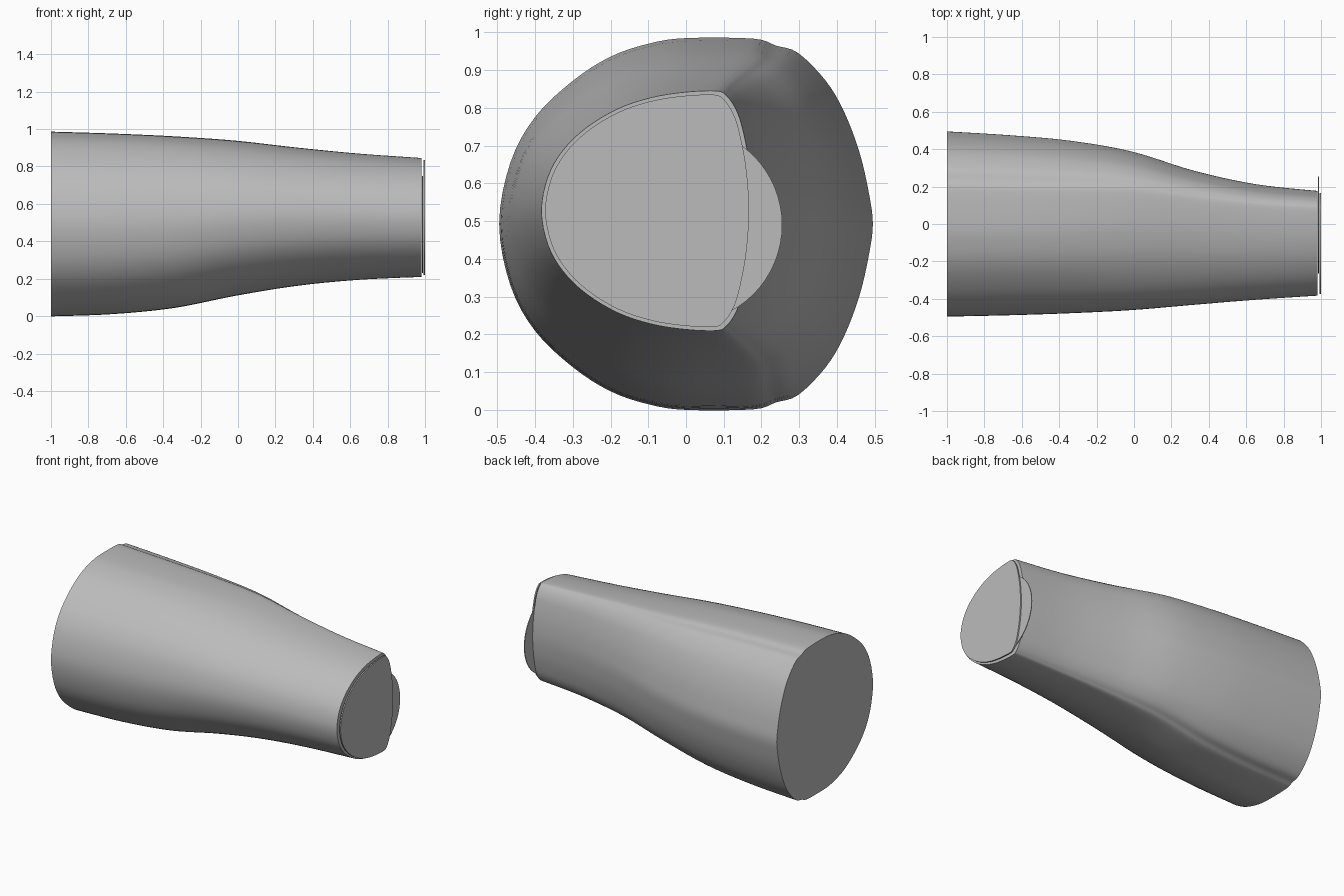
import bpy
import math

default_cube = bpy.data.objects.get("Cube")
if default_cube:
    bpy.data.objects.remove(default_cube, do_unlink=True)

grey = bpy.data.materials.new("plain grey")
grey.use_nodes = True
colour = (0.5, 0.5, 0.5, 1)
grey.diffuse_color = colour
grey.node_tree.nodes["Principled BSDF"].inputs["Base Color"].default_value = colour

# Upper half outlines from front to back: depth fraction, height fraction
WIDE = [(0, 0), (.03, .33), (.096, .575), (.197, .77), (.298, .9), (.4, .97),
        (.5, 1), (.68, .997), (.74, .96), (.8, .92), (.874, .77), (.924, .6),
        (.965, .38), (.99, .16), (1, 0)]
NARROW = [(0, 0), (.03, .28), (.1, .5), (.21, .69), (.36, .85), (.52, .945),
          (.68, .99), (.83, 1), (.875, .96), (.91, .88), (.94, .76), (.965, .58),
          (.985, .38), (.997, .16), (1, 0)]

# Evenly spaced sections: x, front, back, bottom, top, blend to narrow outline
STATIONS = [(-1, -.495, .495, 0, .985, 0),
            (-.67, -.488, .475, .012, .975, .04),
            (-.34, -.477, .445, .045, .96, .15),
            (-.01, -.46, .387, .11, .937, .4),
            (.32, -.432, .285, .163, .9, .7),
            (.65, -.405, .213, .195, .868, .9),
            (.98, -.383, .177, .21, .845, 1)]


def smooth_path(points, steps, closed=False):
    """Interpolate a smooth curve through points of any dimension."""
    count = len(points)
    result = []
    for i in range(count if closed else count - 1):
        def pick(k):
            return points[k % count] if closed else points[max(0, min(count - 1, k))]
        a, b, c, d = (pick(i + k) for k in (-1, 0, 1, 2))
        for s in range(steps):
            t = s / steps
            result.append(tuple(
                q + t / 2 * (r - p + t * (2 * p - 5 * q + 4 * r - w + t * (3 * (q - r) + w - p)))
                for p, q, r, w in zip(a, b, c, d)))
    if not closed:
        result.append(points[-1])
    return result


def full_outline(half):
    mirrored = [(u, -v) for u, v in half[-2:0:-1]]
    return smooth_path(half + mirrored, 4, closed=True)


wide, narrow = full_outline(WIDE), full_outline(NARROW)


def section(station, inset=0):
    """Ring of points for one section, optionally shrunk at its edge."""
    x, front, back, bottom, top, blend = station
    front, back, bottom, top = front + inset, back - inset, bottom + inset, top - inset
    ring = []
    for (u, v), (m, n) in zip(wide, narrow):
        u += (m - u) * blend
        v += (n - v) * blend
        ring.append((x, front + (back - front) * u,
                     (top + bottom) / 2 + (top - bottom) / 2 * v))
    return ring


def loft(name, rings):
    """Skin a row of equal rings and close both ends."""
    n = len(rings[0])
    verts = [p for ring in rings for p in ring]
    faces = [(r * n + i, (r + 1) * n + i, (r + 1) * n + (i + 1) % n, r * n + (i + 1) % n)
             for r in range(len(rings) - 1) for i in range(n)]
    faces.append(tuple(range(n)))
    faces.append(tuple(range(len(verts) - 1, len(verts) - n - 1, -1)))
    mesh = bpy.data.meshes.new(name)
    mesh.from_pydata(verts, [], faces)
    mesh.materials.append(grey)
    obj = bpy.data.objects.new(name, mesh)
    bpy.context.collection.objects.link(obj)
    bpy.ops.object.select_all(action="DESELECT")
    obj.select_set(True)
    bpy.context.view_layer.objects.active = obj
    # Make every shell face outward
    bpy.ops.object.mode_set(mode="EDIT")
    bpy.ops.mesh.select_all(action="SELECT")
    bpy.ops.mesh.normals_make_consistent(inside=False)
    bpy.ops.object.mode_set(mode="OBJECT")
    bpy.ops.object.shade_smooth_by_angle(angle=math.radians(35))
    return obj


# Tapered sleeve body
loft("tapered_body", [section(s) for s in smooth_path(STATIONS, 6)])

# Inset plate closing the narrow end
end = STATIONS[-1]
loft("end_plate", [section((x,) + end[1:], .01) for x in (.992, 1)])

# Thin round disc behind the plate, standing out at the back
turn = [math.tau * i / 64 for i in range(64)]
loft("round_disc", [[(x, -.005 + .26 * math.cos(a), .49 + .26 * math.sin(a)) for a in turn]
                    for x in (.984, .989)])
